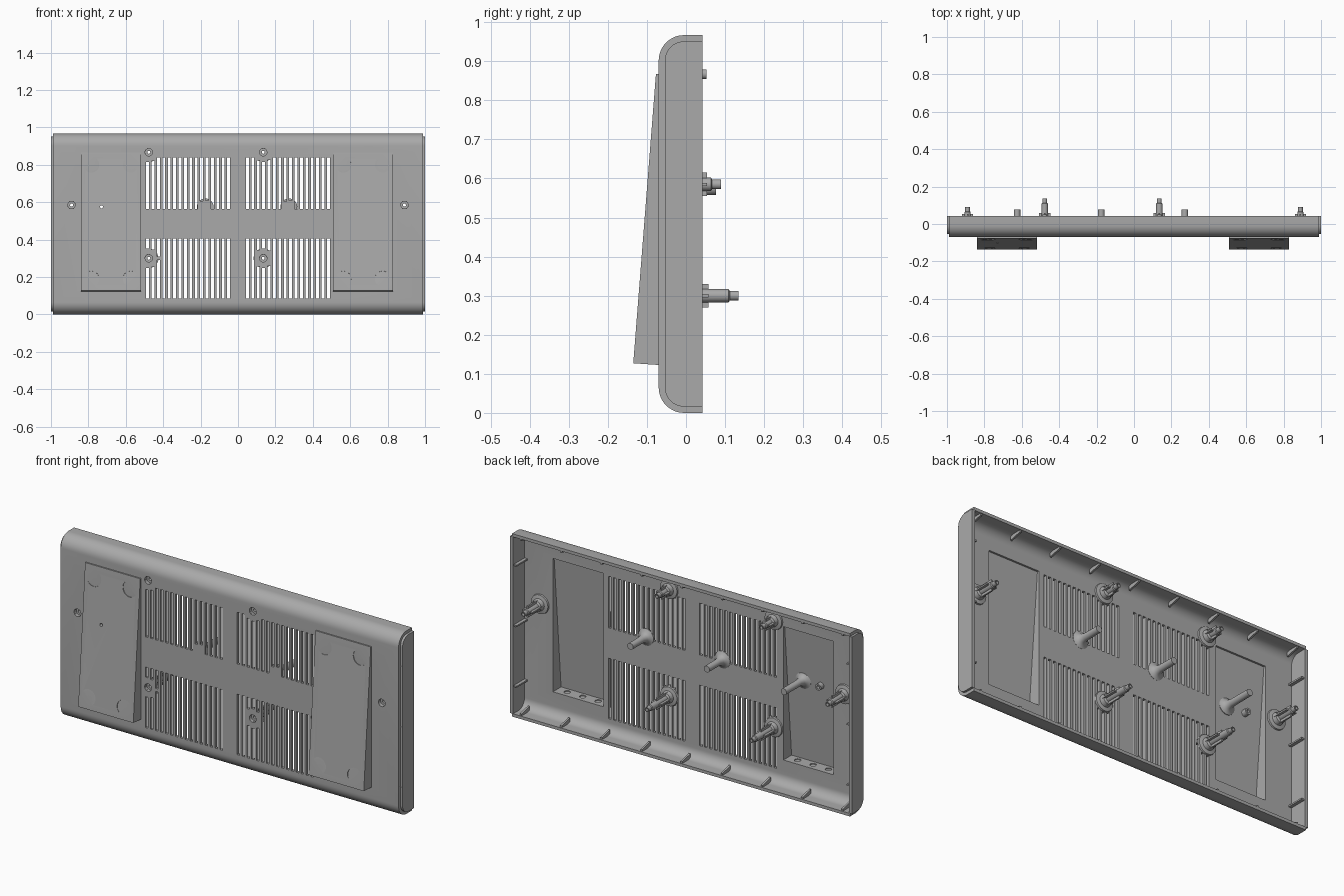
import bpy, bmesh, math
from mathutils import Matrix, Vector

if "Cube" in bpy.data.objects:
    bpy.data.objects.remove(bpy.data.objects["Cube"])

grey = bpy.data.materials.new("moulded grey plastic")
grey.use_nodes = True
COLOUR = (0.4, 0.4, 0.4, 1)
grey.diffuse_color = COLOUR
grey.node_tree.nodes["Principled BSDF"].inputs["Base Color"].default_value = COLOUR


def add_prism(bm, profile, x0, x1):
    """Extrude a (y, z) profile along x."""
    face = bm.faces.new([bm.verts.new((x0, y, z)) for y, z in profile])
    ext = bmesh.ops.extrude_face_region(bm, geom=[face])
    verts = [v for v in ext["geom"] if isinstance(v, bmesh.types.BMVert)]
    bmesh.ops.translate(bm, vec=(x1 - x0, 0, 0), verts=verts)


def add_box(bm, x0, x1, y0, y1, z0, z1):
    add_prism(bm, [(y0, z0), (y1, z0), (y1, z1), (y0, z1)], x0, x1)


def add_lathe(bm, profile, x, z, steps=24):
    """Spin a closed (radius, y) profile about a y-directed axis."""
    vs = [bm.verts.new((x + r, y, z)) for r, y in profile]
    es = [bm.edges.new((vs[i - 1], vs[i])) for i in range(len(vs))]
    bmesh.ops.spin(bm, geom=vs + es, cent=(x, 0, z), axis=(0, 1, 0),
                   angle=math.tau, steps=steps, use_duplicate=False)
    bmesh.ops.remove_doubles(bm, verts=bm.verts[:], dist=1e-5)


def add_cylinder(bm, centre, axis, radius, depth):
    turn = Vector((0, 0, 1)).rotation_difference(Vector(axis)).to_matrix().to_4x4()
    bmesh.ops.create_cone(bm, cap_ends=True, segments=24, radius1=radius, radius2=radius,
                          depth=depth, matrix=Matrix.Translation(centre) @ turn)


def finish(bm, name):
    bmesh.ops.recalc_face_normals(bm, faces=bm.faces[:])
    mesh = bpy.data.meshes.new(name)
    bm.to_mesh(mesh)
    bm.free()
    mesh.materials.append(grey)
    ob = bpy.data.objects.new(name, mesh)
    bpy.context.collection.objects.link(ob)
    return ob


def activate(ob):
    bpy.ops.object.select_all(action="DESELECT")
    ob.select_set(True)
    bpy.context.view_layer.objects.active = ob


def cut(ob, bm, operation="DIFFERENCE"):
    """Apply a boolean with a temporary tool mesh."""
    tool = finish(bm, "cutter")
    tool.hide_render = True
    activate(ob)
    mod = ob.modifiers.new("cut", "BOOLEAN")
    mod.operation, mod.object, mod.solver = operation, tool, "EXACT"
    bpy.ops.object.modifier_apply(modifier=mod.name)
    bpy.data.objects.remove(tool)


def smooth(ob):
    activate(ob)
    bpy.ops.object.shade_smooth_by_angle(angle=math.radians(32))


def tray_profile(inset, back):
    """Side outline with rounded front corners."""
    r, front, top = 0.065 - inset, -0.07 + inset, 0.967 - inset
    pts = [(back, inset)]
    for zc, start in ((inset + r, -90), (top - r, -180)):
        for i in range(11):
            a = math.radians(start - 9 * i)
            pts.append((front + r + r * math.cos(a), zc + r * math.sin(a)))
    return pts + [(back, top)]


BACK = 0.042
SCREWS = [(-0.477, 0.867, 0.052), (0.135, 0.867, 0.052), (-0.89, 0.585, 0.09),
          (0.89, 0.585, 0.09), (-0.477, 0.3, 0.135), (0.135, 0.3, 0.135)]
PINS = [(-0.625, 0.575), (-0.175, 0.575), (0.272, 0.575)]
WEDGES = {"right_foot_wedge": (-0.84, -0.518), "left_foot_wedge": (0.507, 0.83)}
POCKET = [(-0.064, 0.845), (-0.122, 0.14), (0, 0.14), (0, 0.845)]

# Main tray: rounded shell with stepped end caps, hollowed from the back
bm = bmesh.new()
add_prism(bm, tray_profile(0, BACK), -0.988, 0.988)
tray = finish(bm, "back_panel_tray")
bm = bmesh.new()
add_prism(bm, tray_profile(0.016, BACK), -1, 1)
cut(tray, bm, "UNION")
bm = bmesh.new()
add_prism(bm, tray_profile(0.016, 0.1), -0.982, 0.982)
cut(tray, bm)

# Ventilation slots, shortened or split around the bosses
keepouts = [(x, z, 0.052) for x, z, _ in SCREWS] + [(x, z, 0.036) for x, z in PINS]
bm = bmesh.new()
for side in (-1, 1):
    for i in range(16):
        x = side * (0.05 + 0.0289 * i)
        for low, high in ((0.085, 0.405), (0.565, 0.838)):
            spans = [(low, high)]
            for kx, kz, r in keepouts:
                if abs(x - kx) < r:
                    h = math.sqrt(r * r - (x - kx) ** 2)
                    spans = [s for a, b in spans
                             for s in ((a, min(b, kz - h)), (max(a, kz + h), b))
                             if s[1] - s[0] > 0.01]
            for a, b in spans:
                add_box(bm, x - 0.0075, x + 0.0075, -0.1, -0.03, a, b)
cut(tray, bm)

# Wedge pockets and screw holes through the panel
bm = bmesh.new()
for x0, x1 in WEDGES.values():
    add_prism(bm, POCKET, x0 + 0.014, x1 - 0.014)
for x, z, _ in SCREWS:
    add_cylinder(bm, (x, -0.06, z), (0, 1, 0), 0.02, 0.06)
cut(tray, bm)
smooth(tray)

# Hollow sloping wedges on the front
SLOPE = Vector((0, -0.738, 0.058)).normalized()
for name, (x0, x1) in WEDGES.items():
    bm = bmesh.new()
    add_prism(bm, [(-0.077, 0.867), (-0.135, 0.127), (-0.0601, 0.122), (-0.0601, 0.867)], x0, x1)
    wedge = finish(bm, name)
    bm = bmesh.new()
    add_prism(bm, POCKET, x0 + 0.014, x1 - 0.014)
    cut(wedge, bm)
    # Tilted round pad recesses, shelf dimples and a pilot hole
    bm = bmesh.new()
    mid = (x0 + x1) / 2
    for sx in (-1, 1):
        for z, sz in ((0.19, -1), (0.80, 1)):
            front = -0.135 + (z - 0.127) * 0.058 / 0.74
            axis = SLOPE + Vector((-sx * 0.05, 0, -sz * 0.05))
            centre = Vector((mid + sx * 0.105, front, z)) + axis * 0.0095
            add_cylinder(bm, centre, axis, 0.042, 0.02)
    for dx in (-0.09, 0, 0.09):
        add_cylinder(bm, (mid + dx, -0.092, 0.145), (0, 0, 1), 0.016, 0.02)
    if x0 < 0:
        add_cylinder(bm, (-0.73, -0.1, 0.575), (0, 1, 0), 0.008, 0.06)
    cut(wedge, bm)
    smooth(wedge)

# Hollow screw bosses with flared bases and stepped tips
for n, (x, z, tip) in enumerate(SCREWS):
    shoulder = tip - 0.026
    bm = bmesh.new()
    add_lathe(bm, [(0.0195, -0.062), (0.052, -0.056), (0.05, -0.046), (0.032, -0.042),
                   (0.028, -0.02), (0.018, -0.015), (0.017, shoulder), (0.0125, shoulder + 0.003),
                   (0.0125, tip), (0.008, tip), (0.008, -0.052), (0.0195, -0.052)], x, z)
    smooth(finish(bm, f"screw_boss_{n + 1}"))
    # Cross fins bracing each boss
    bm = bmesh.new()
    top = min(shoulder - 0.01, 0.058)
    for s in (-1, 1):
        a, b = sorted((s * 0.012, s * 0.03))
        add_box(bm, x + a, x + b, -0.05, top, z - 0.004, z + 0.004)
        add_box(bm, x - 0.004, x + 0.004, -0.05, top, z + a, z + b)
    finish(bm, f"boss_fins_{n + 1}")

# Solid locating pins with flared roots
for n, (x, z) in enumerate(PINS):
    root = -0.093 if x < -0.5 else -0.06
    bm = bmesh.new()
    add_lathe(bm, [(0, root), (0.045, root), (0.045, root + 0.007), (0.03, root + 0.014),
                   (0.022, root + 0.026), (0.018, root + 0.045), (0.017, 0.077), (0, 0.077)], x, z)
    smooth(finish(bm, f"locating_pin_{n + 1}"))

# Short tube beside the pin in the pocket
bm = bmesh.new()
add_lathe(bm, [(0.008, -0.092), (0.017, -0.092), (0.017, -0.06), (0.008, -0.06)], -0.73, 0.575)
smooth(finish(bm, "pocket_tube"))

# Stiffening ribs inside the top, bottom and end walls
bm = bmesh.new()
for i in range(-4, 5):
    x = i * 0.235
    for wall, s in ((0.012, 1), (0.955, -1)):
        add_prism(bm, [(-0.03, wall), (BACK - 0.004, wall), (BACK - 0.004, wall + s * 0.014),
                       (-0.03, wall + s * 0.03)], x - 0.005, x + 0.005)
for s in (-1, 1):
    a, b = sorted((s * 0.965, s * 0.99))
    for z in (0.16, 0.48, 0.8):
        add_box(bm, a, b, -0.06, BACK - 0.006, z - 0.004, z + 0.004)
finish(bm, "wall_ribs")
